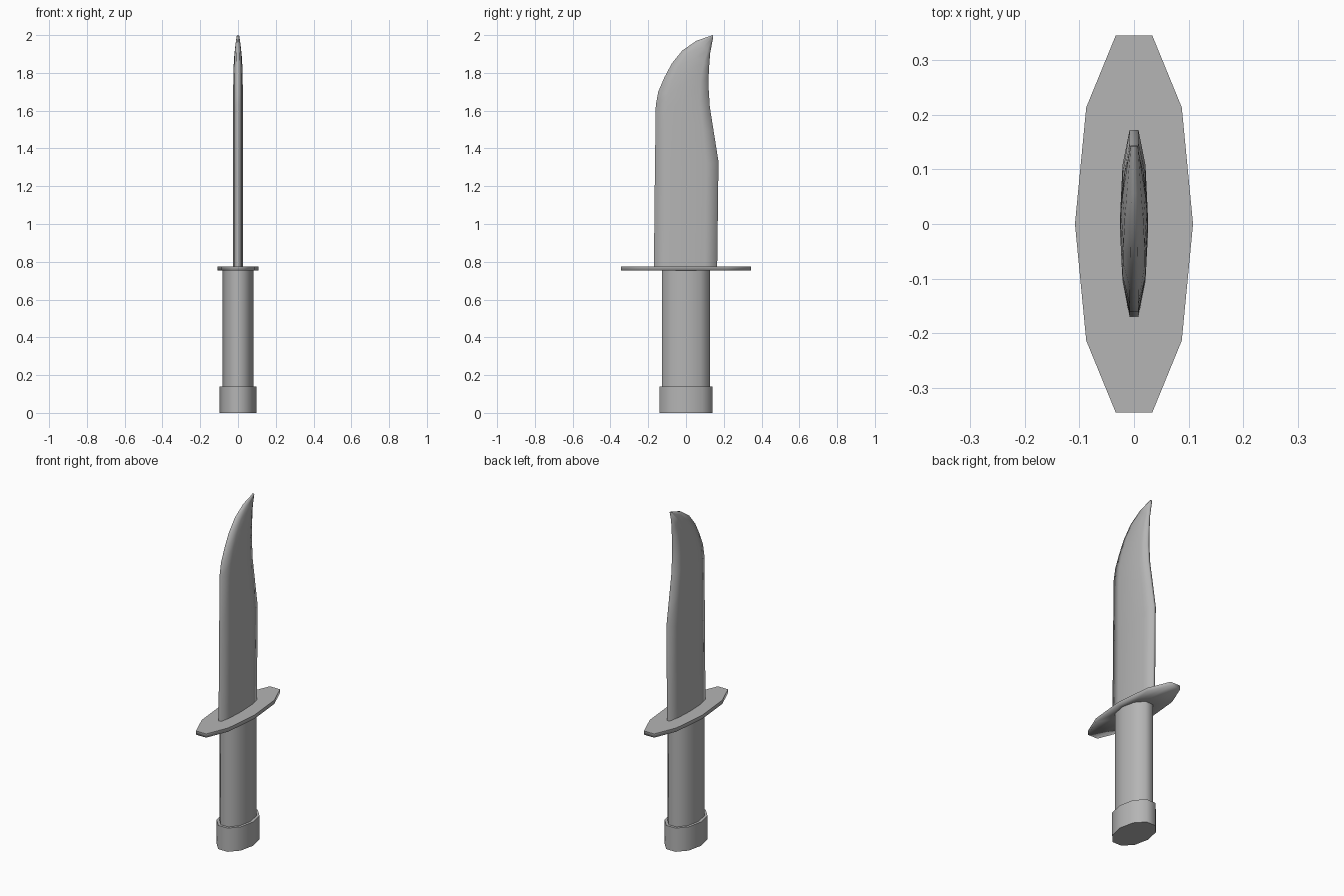
import bpy, bmesh, math
from mathutils import Vector

if "Cube" in bpy.data.objects:
    bpy.data.objects.remove(bpy.data.objects["Cube"])

SIDES = 10
END = math.sin(math.radians(72))  # flat end of the ten-sided section

grey = bpy.data.materials.new("dark_grey")
grey.diffuse_color = (0.46, 0.46, 0.46, 1)
grey.use_nodes = True
grey.node_tree.nodes["Principled BSDF"].inputs["Base Color"].default_value = grey.diffuse_color


def loft(name, rings, angle, sharp_z=None):
    """Skin ten-sided rings; each is (left y, left z, right y, right z, x radius)."""
    bm = bmesh.new()
    loops = []
    for ly, lz, ry, rz, width in rings:
        left, right = Vector((0, ly, lz)), Vector((0, ry, rz))
        mid, half = (left + right) / 2, (right - left) / 2 / END
        loop = []
        for i in range(SIDES):
            a = 2 * math.pi * i / SIDES
            loop.append(bm.verts.new(mid + half * math.sin(a) + Vector((width * math.cos(a), 0, 0))))
        loops.append(loop)
    for lo, hi in zip(loops, loops[1:]):
        for i in range(SIDES):
            j = (i + 1) % SIDES
            bm.faces.new((lo[i], lo[j], hi[j], hi[i]))
    bm.faces.new(loops[0][::-1])
    bm.faces.new(loops[-1])
    bmesh.ops.recalc_face_normals(bm, faces=bm.faces)
    mesh = bpy.data.meshes.new(name)
    bm.to_mesh(mesh)
    bm.free()
    mesh.materials.append(grey)
    obj = bpy.data.objects.new(name, mesh)
    bpy.context.collection.objects.link(obj)
    bpy.ops.object.select_all(action='DESELECT')
    obj.select_set(True)
    bpy.context.view_layer.objects.active = obj
    bpy.ops.object.shade_smooth_by_angle(angle=math.radians(angle))
    # Crease the rim of one flat cap
    if sharp_z is not None:
        for e in mesh.edges:
            if all(abs(mesh.vertices[v].co.z - sharp_z) < 1e-4 for v in e.vertices):
                e.use_edge_sharp = True
    return obj


def ring(half_y, z, radius_x):
    return (-half_y, z, half_y, z, radius_x)


# Pommel and grip
loft("pommel", [ring(0.141, 0, 0.098), ring(0.141, 0.14, 0.098)], 80)
loft("grip", [ring(0.126, 0.14, 0.082), ring(0.126, 0.755, 0.082)], 80)

# Guard, with its rim shaded into the underside
loft("guard", [ring(0.126, 0.753, 0.082), ring(0.345, 0.753, 0.108),
               ring(0.345, 0.775, 0.108)], 100, sharp_z=0.775)

# Clip-point blade: cutting edge on the left, spine on the right
loft("blade", [
    (-0.170, 0.770, 0.165, 0.770, 0.026),
    (-0.165, 1.250, 0.172, 1.330, 0.026),
    (-0.160, 1.630, 0.149, 1.475, 0.026),
    (-0.147, 1.700, 0.126, 1.620, 0.026),
    (-0.115, 1.775, 0.119, 1.730, 0.025),
    (-0.075, 1.850, 0.120, 1.785, 0.024),
    (-0.020, 1.918, 0.123, 1.840, 0.021),
    (0.055, 1.970, 0.128, 1.905, 0.015),
    (0.142, 2.000, 0.144, 1.990, 0.007),
], 85)
